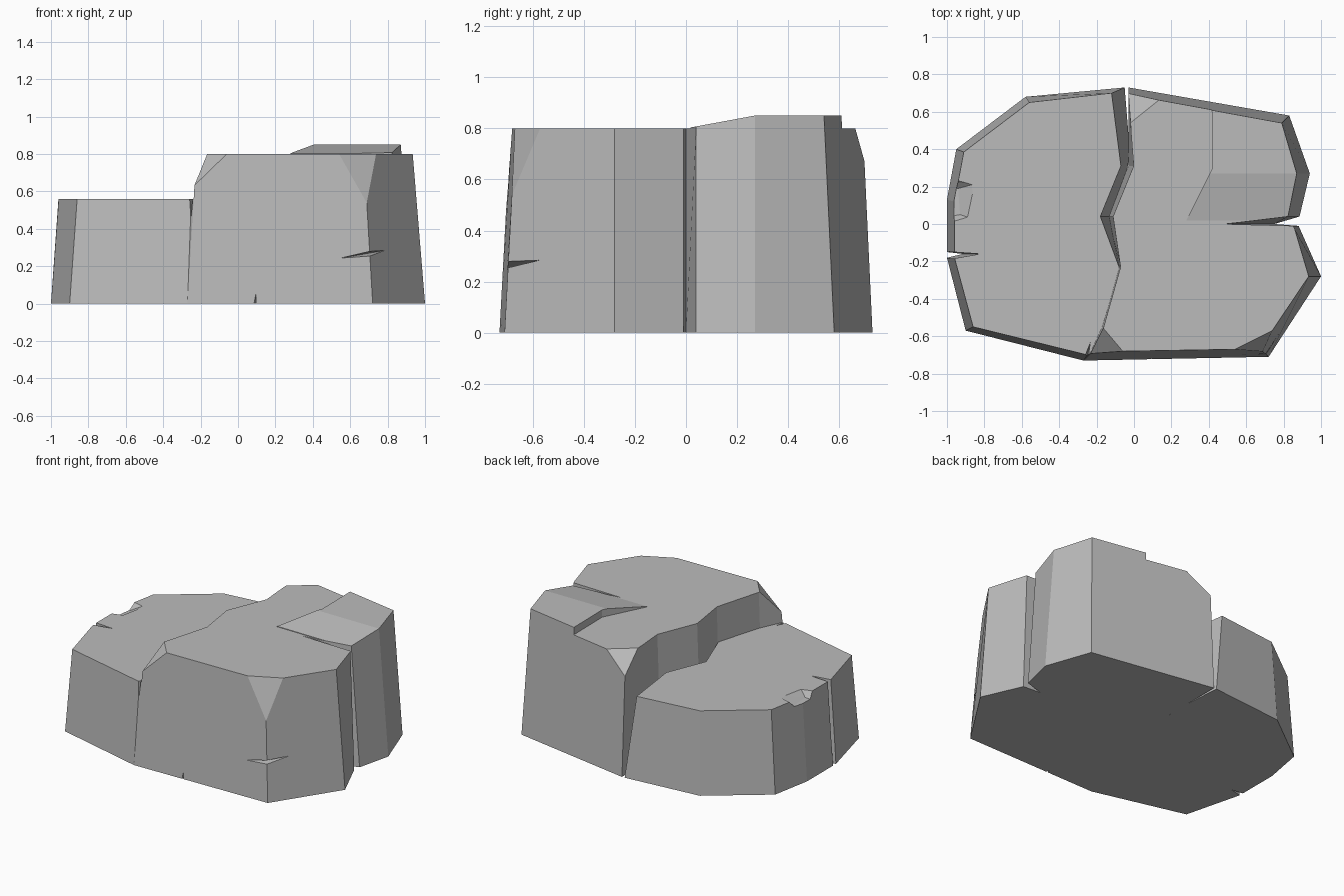
import bpy
import bmesh
from mathutils import Vector

cube = bpy.data.objects.get("Cube")
if cube:
    bpy.data.objects.remove(cube, do_unlink=True)

stone = bpy.data.materials.new("grey stone")
stone.use_nodes = True
stone.diffuse_color = (0.5, 0.5, 0.5, 1)
stone.node_tree.nodes["Principled BSDF"].inputs["Base Color"].default_value = (0.5, 0.5, 0.5, 1)


def finish(bm, name):
    bmesh.ops.recalc_face_normals(bm, faces=bm.faces[:])
    mesh = bpy.data.meshes.new(name)
    bm.to_mesh(mesh)
    bm.free()
    mesh.materials.append(stone)
    obj = bpy.data.objects.new(name, mesh)
    bpy.context.scene.collection.objects.link(obj)
    return obj


def loft(name, bottom, top, z0, z1, chamfers=()):
    """Solid between two outlines, with corners sliced off by planes."""
    bm = bmesh.new()
    low = [bm.verts.new((x, y, z0)) for x, y in bottom]
    high = [bm.verts.new((x, y, z1)) for x, y in top]
    bm.faces.new(low)
    bm.faces.new(high)
    for i in range(len(low)):
        j = (i + 1) % len(low)
        bm.faces.new((low[i], low[j], high[j], high[i]))
    for points in chamfers:
        a, b, c = map(Vector, points)
        normal = (b - a).cross(c - a)
        if normal.dot(Vector((0.3, 0, 0.2)) - a) > 0:
            normal.negate()
        bmesh.ops.bisect_plane(bm, geom=bm.verts[:] + bm.edges[:] + bm.faces[:],
                               plane_co=a, plane_no=normal, clear_outer=True)
        bmesh.ops.holes_fill(bm, edges=[e for e in bm.edges if e.is_boundary], sides=0)
    return finish(bm, name)


def hull(name, points):
    """Convex wedge around a few points."""
    bm = bmesh.new()
    for p in points:
        bm.verts.new(p)
    bmesh.ops.convex_hull(bm, input=bm.verts[:])
    return finish(bm, name)


def combine(target, other, operation):
    """Apply a boolean and remove the helper object."""
    mod = target.modifiers.new("combine", "BOOLEAN")
    mod.operation = operation
    mod.solver = "EXACT"
    mod.object = other
    bpy.context.view_layer.update()
    graph = bpy.context.evaluated_depsgraph_get()
    mesh = bpy.data.meshes.new_from_object(target.evaluated_get(graph))
    target.modifiers.clear()
    if len(mesh.polygons) > 5:
        target.data = mesh
    bpy.data.objects.remove(other, do_unlink=True)


# Tall slab, with the deep side cleft in its outline
rock = loft("rock",
    [(-.27, -.73), (.72, -.71), (1, -.28), (.88, -.01), (.75, 0), (.885, .04),
     (.94, .27), (.83, .58), (-.03, .73), (-.03, .31), (-.14, .04), (-.09, -.23), (-.19, -.55)],
    [(-.22, -.68), (.67, -.665), (.93, -.28), (.85, -.01), (.47, 0), (.82, .04),
     (.87, .27), (.79, .54), (-.03, .69), (0, .31), (-.11, .04), (-.07, -.23), (-.16, -.55)],
    0, .85,
    [((.52, -.68, .8), (.74, -.57, .8), (.69, -.69, .51)),
     ((-.02, .54, .8), (.13, .66, .8), (-.03, .7, .67)),
     ((-.17, -.55, .8), (-.06, -.68, .8), (-.24, -.7, .62))])

# Lower the top everywhere except the raised back plate, then slope the plate
ledge = [(-1, -1), (1.2, -1), (1.2, .015), (.28, .02), (.42, .3), (.41, 1), (-1, 1)]
combine(rock, loft("top_cutter", ledge, ledge, .8, 1), "DIFFERENCE")
combine(rock, hull("ramp_cutter", [(x, y, z) for x in (.1, 1.2)
        for y, z in ((0, .8), (.4, .874), (.4, 1), (0, 1))]), "DIFFERENCE")

# Low slab
low_slab = loft("low_slab",
    [(-.27, -.73), (-.9, -.57), (-1, -.18), (-1, .13), (-.95, .4), (-.58, .68),
     (-.05, .73), (-.02, .36), (-.1, .04), (0, -.23), (0, -.6)],
    [(-.25, -.7), (-.86, -.55), (-.96, -.18), (-.96, .12), (-.91, .385), (-.56, .65),
     (-.12, .7), (-.07, .31), (-.18, .04), (-.08, -.23), (0, -.6)],
    0, .56)
combine(rock, low_slab, "UNION")

# Small cracks and the chipped rim
cracks = {
    "side_crack": [(-1.1, -.2, -.1), (-1.1, -.14, -.1), (-.93, -.16, -.1),
                   (-1.1, -.21, .6), (-1.1, -.14, .6), (-.82, -.16, .6)],
    "rim_chip": [(-1.1, .22, .5), (-.94, .19, .52), (-.93, .05, .52), (-1.1, .02, .5),
                 (-1.1, .29, .58), (-.83, .22, .58), (-.87, .03, .58), (-1.1, -.04, .58)],
    "foot_crack": [(.07, -.76, -.02), (.1, -.76, -.02), (.095, -.76, .12),
                   (.095, -.68, -.02)],
    "corner_crack": [(.53, -.71, .24), (.79, -.57, .285), (.76, -.76, .245), (.76, -.76, .3)],
    "step_crack": [(-.285, -.76, .58), (-.25, -.76, .58), (-.265, -.76, .37),
                   (-.23, -.62, .58)],
}
for name, points in cracks.items():
    combine(rock, hull(name, points), "DIFFERENCE")

for face in rock.data.polygons:
    face.use_smooth = False
    face.material_index = 0
